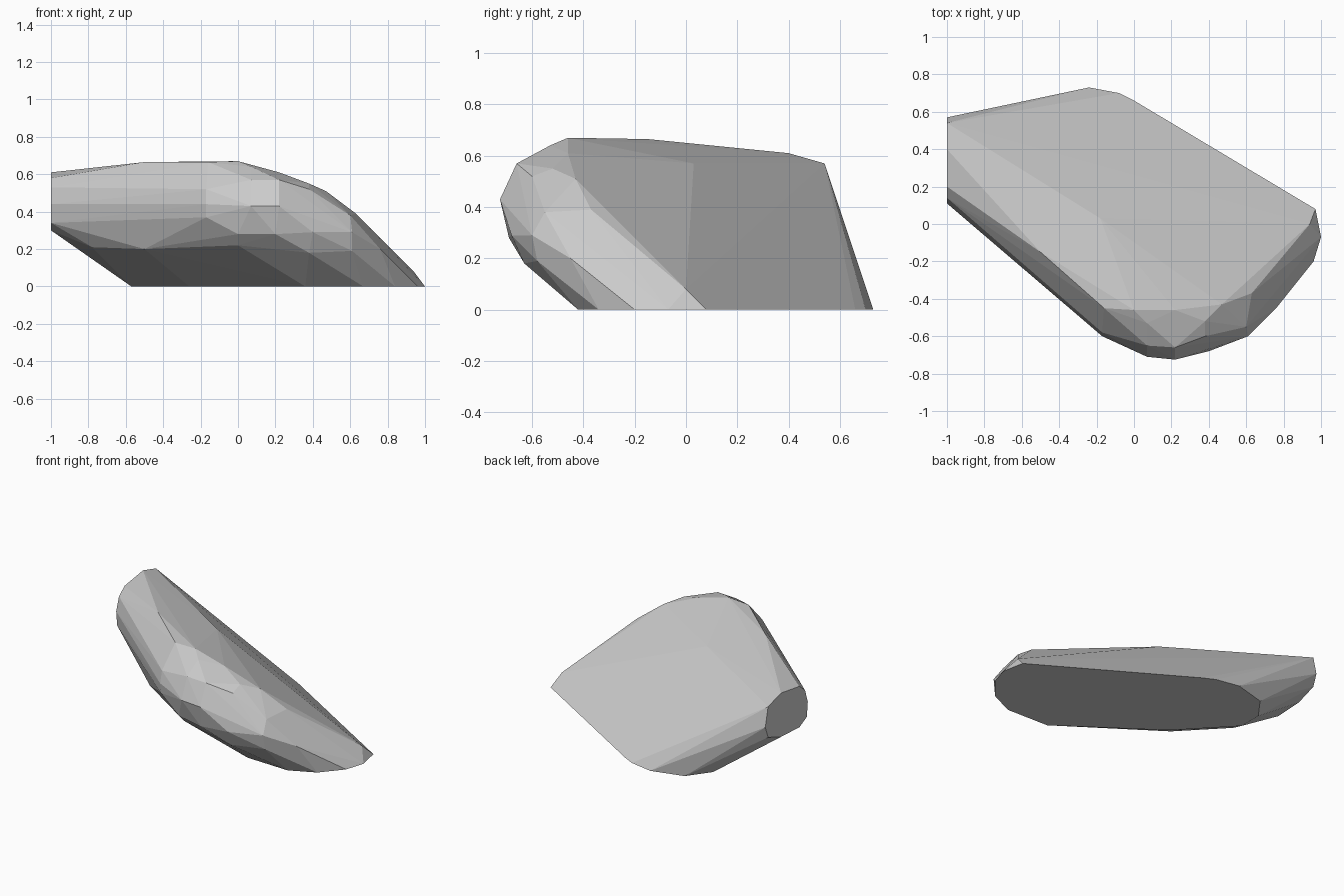
import bpy, bmesh, math

# Flat cut at the bottom (x, y at z = 0)
base = [(.97, .08), (1, -.07), (.96, -.2), (.84, -.34), (.67, -.42), (.36, -.41),
        (-.26, .03), (-.57, .36), (-.57, .52), (-.46, .67), (-.24, .73),
        (-.08, .7), (0, .66)]
# Flat cut at the left end (y, z at x = -1)
end = [(.11, .44), (.14, .53), (.2, .58), (.4, .61), (.54, .57), (.57, .44),
       (.54, .36), (.4, .31), (.2, .3), (.12, .34)]
# Facet corners of the rounded front, from low to high
facets = [(-.78, .03, .21), (-.5, -.24, .2), (0, -.58, .22), (.38, -.63, .18),
          (.61, -.58, .19), (.76, -.45, .2), (.94, 0, .08),
          (0, -.64, .28), (.2, -.69, .28), (.4, -.68, .29), (.61, -.6, .29),
          (-.17, -.59, .37), (-.17, -.6, .44), (.07, -.71, .43), (.22, -.725, .43),
          (.6, -.55, .38), (.63, -.37, .39), (-.17, -.58, .52), (.07, -.65, .57),
          (.22, -.66, .57), (.38, -.6, .52), (.47, -.43, .51), (.38, -.52, .55),
          (.07, -.53, .64), (.22, -.46, .61), (0, -.46, .67), (-.16, -.45, .665),
          (-.5, -.15, .665), (-.18, .03, .57)]

points = [(x, y, 0) for x, y in base] + [(-1, y, z) for y, z in end] + facets

# Chipped rock: convex solid wrapped around the corners
bm = bmesh.new()
for p in points:
    bm.verts.new(p)
bmesh.ops.convex_hull(bm, input=bm.verts)
loose = [v for v in bm.verts if not v.link_faces]
bmesh.ops.delete(bm, geom=loose, context='VERTS')
bmesh.ops.dissolve_limit(bm, angle_limit=math.radians(1), verts=bm.verts, edges=bm.edges)
bmesh.ops.recalc_face_normals(bm, faces=bm.faces)

mesh = bpy.data.meshes.new("rock")
bm.to_mesh(mesh)
bm.free()
bpy.context.collection.objects.link(bpy.data.objects.new("rock", mesh))
